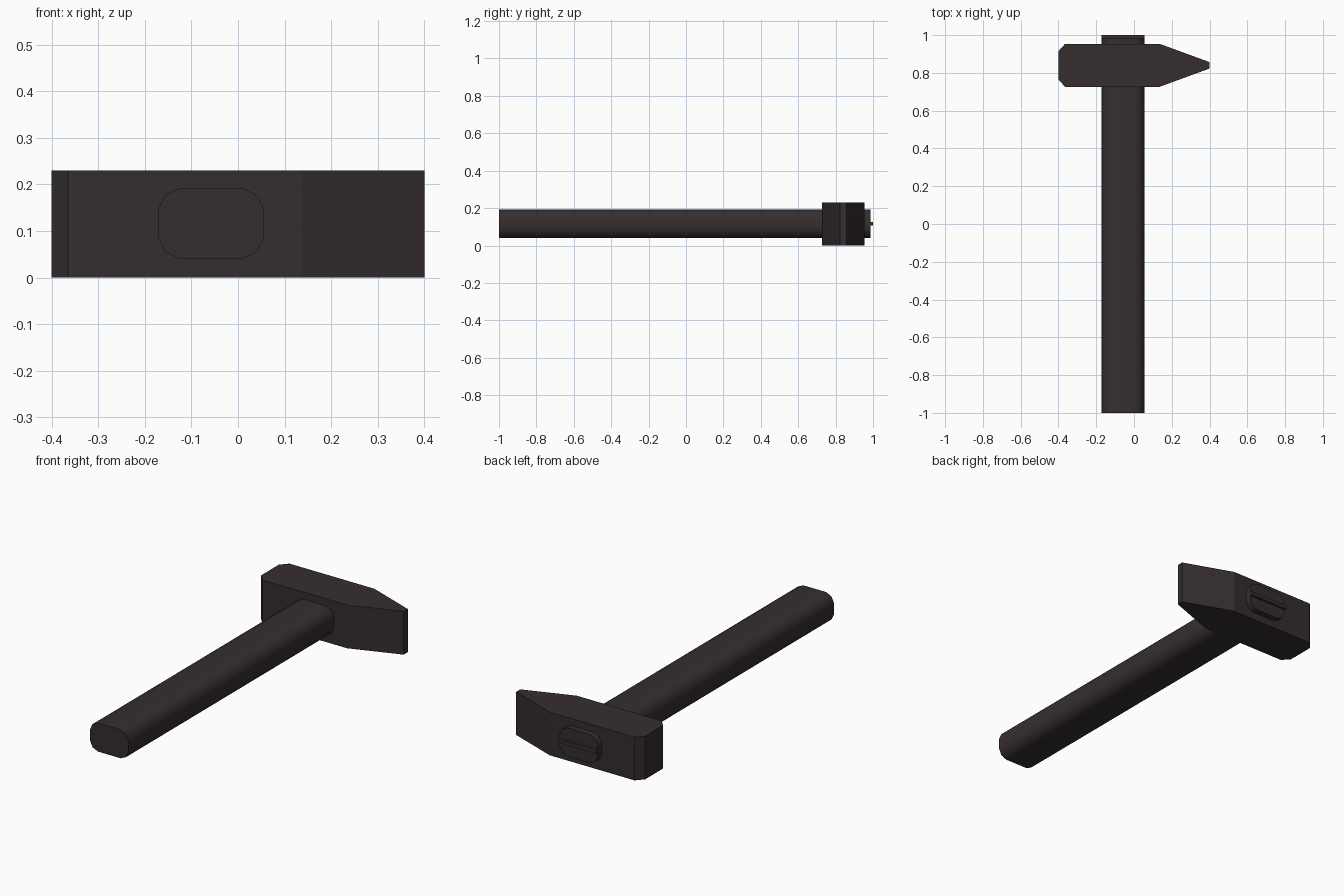
import bpy, bmesh, math

if "Cube" in bpy.data.objects:
    bpy.data.objects.remove(bpy.data.objects["Cube"])

mat = bpy.data.materials.new("dark brown")
mat.diffuse_color = (0.036, 0.027, 0.027, 1)
mat.use_nodes = True
mat.node_tree.nodes["Principled BSDF"].inputs["Base Color"].default_value = mat.diffuse_color


def prism(name, base, offset):
    """Extrude a closed outline along an offset vector."""
    me = bpy.data.meshes.new(name)
    bm = bmesh.new()
    face = bm.faces.new([bm.verts.new(p) for p in base])
    ext = bmesh.ops.extrude_face_region(bm, geom=[face], use_keep_orig=True)
    moved = [g for g in ext["geom"] if isinstance(g, bmesh.types.BMVert)]
    bmesh.ops.translate(bm, verts=moved, vec=offset)
    bmesh.ops.recalc_face_normals(bm, faces=bm.faces)
    bm.to_mesh(me)
    bm.free()
    me.materials.append(mat)
    ob = bpy.data.objects.new(name, me)
    bpy.context.collection.objects.link(ob)
    return ob


# Hammer head: half outline mirrored about its centre line
cy = 0.84
half = [(-0.4, 0.075), (-0.365, 0.114), (0.135, 0.114), (0.4, 0.017)]
outline = [(x, cy + d, 0) for x, d in half] + [(x, cy - d, 0) for x, d in reversed(half)]
prism("hammer_head", outline, (0, 0, 0.23))

# Handle: rounded rectangle section, run through the head
cx, cz, hw, hh = -0.058, 0.116, 0.114, 0.076
corner = [(hw, hh - 0.047), (hw - 0.015, hh - 0.015), (hw - 0.047, hh)]
section = (corner + [(-x, z) for x, z in reversed(corner)]
           + [(-x, -z) for x, z in corner] + [(x, -z) for x, z in reversed(corner)])
handle = prism("handle", [(cx + x, -1, cz + z) for x, z in section], (0, 1.986, 0))

# Wedge driven into the handle end
prism("wedge", [(cx + sx * hw, 0.9, cz + sz * 0.01)
                for sx, sz in ((-1, -1), (1, -1), (1, 1), (-1, 1))], (0, 0.1, 0))

# Smooth the rounded handle sides, keep the ends sharp
bpy.ops.object.select_all(action='DESELECT')
handle.select_set(True)
bpy.context.view_layer.objects.active = handle
bpy.ops.object.shade_smooth_by_angle(angle=math.radians(45))
